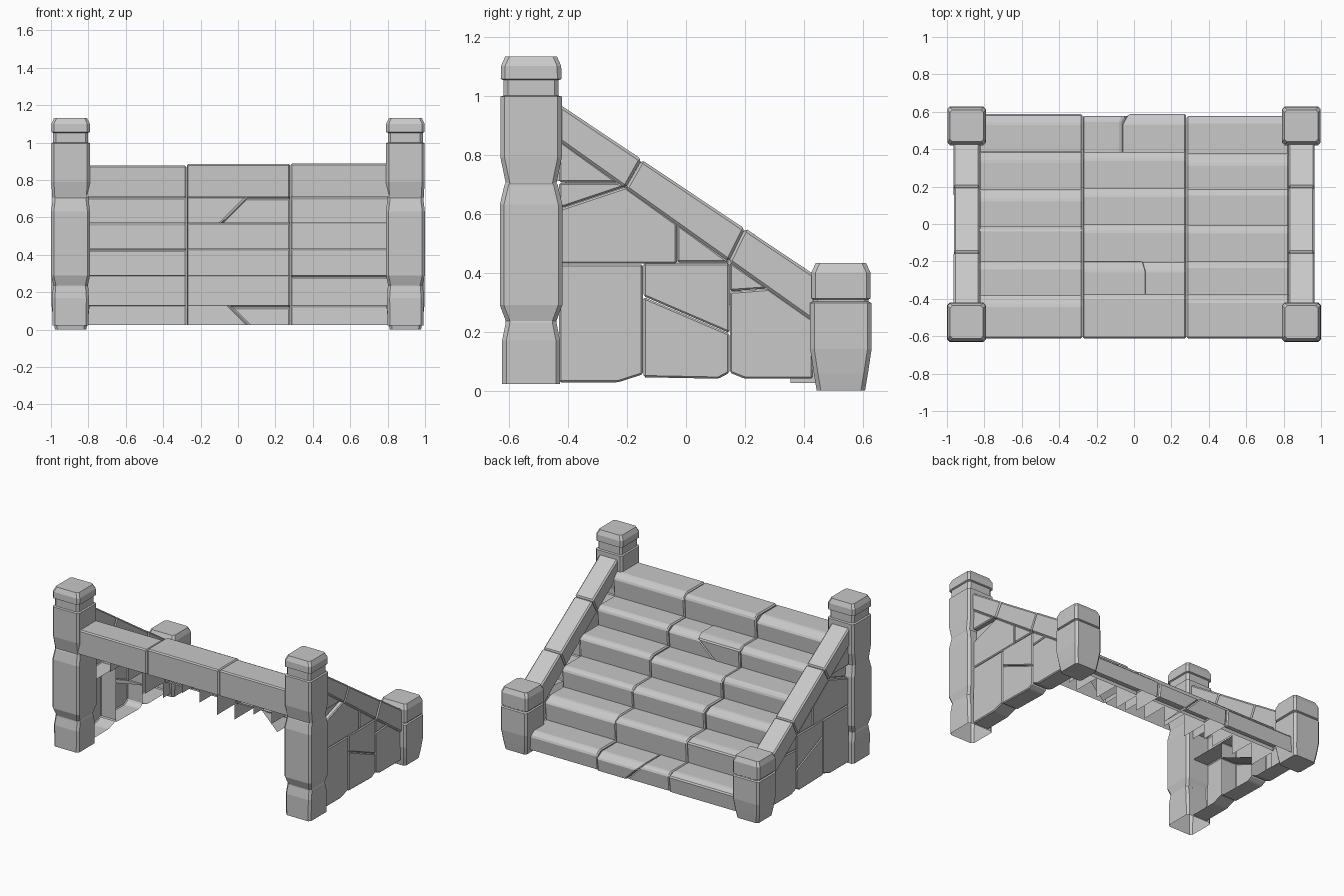
import bpy, bmesh, random
from mathutils import Vector

cube = bpy.data.objects.get("Cube")
if cube:
    bpy.data.objects.remove(cube, do_unlink=True)
rng = random.Random(4)

stone = bpy.data.materials.new("grey stone")
stone.use_nodes = True
GREY = (0.58, 0.58, 0.58, 1)
stone.diffuse_color = GREY
stone.node_tree.nodes["Principled BSDF"].inputs["Base Color"].default_value = GREY


def finish(name, bm):
    mesh = bpy.data.meshes.new(name)
    bm.to_mesh(mesh)
    bm.free()
    mesh.materials.append(stone)
    obj = bpy.data.objects.new(name, mesh)
    bpy.context.collection.objects.link(obj)


def block(name, profile, left, right, bevel, open_dirs=()):
    """Extrude a (y, z) profile between two ends (functions of z), open the
    faces that look along open_dirs and bevel the remaining edges."""
    bm = bmesh.new()
    a = [bm.verts.new((left(z), y, z)) for y, z in profile]
    b = [bm.verts.new((right(z), y, z)) for y, z in profile]
    bm.faces.new(a)
    bm.faces.new(b)
    n = len(profile)
    for i in range(n):
        j = (i + 1) % n
        bm.faces.new((a[i], a[j], b[j], b[i]))
    bmesh.ops.recalc_face_normals(bm, faces=bm.faces)
    hidden = [f for f in bm.faces
              if any(f.normal.dot(Vector(d)) > 0.95 for d in open_dirs)]
    bmesh.ops.delete(bm, geom=hidden, context='FACES')
    bmesh.ops.bevel(bm, geom=[e for e in bm.edges if not e.is_boundary],
                    offset=bevel, segments=1, affect='EDGES', clamp_overlap=True)
    finish(name, bm)


def post(name, cx, cy, rings, open_bottom):
    """Loft chamfered rings given as (height, half width x, half width y)."""
    bm = bmesh.new()
    loops = []
    for z, hx, hy in rings:
        c = 0.014
        corners = [(hx, c - hy), (hx, hy - c), (hx - c, hy), (c - hx, hy),
                   (-hx, hy - c), (-hx, c - hy), (c - hx, -hy), (hx - c, -hy)]
        loops.append([bm.verts.new((cx + x, cy + y, z)) for x, y in corners])
    for low, high in zip(loops, loops[1:]):
        for i in range(8):
            j = (i + 1) % 8
            bm.faces.new((low[i], low[j], high[j], high[i]))
    bm.faces.new(loops[-1])
    if not open_bottom:
        bm.faces.new(loops[0])
    bmesh.ops.recalc_face_normals(bm, faces=bm.faces)
    finish(name, bm)


# Posts: worn stacked stones with a neck and a chamfered cap
LOW = [(0, .084, .082), (.06, .094, .092), (.14, .103, .104), (.297, .103, .104),
       (.302, .094, .094), (.308, .094, .094), (.312, .103, .1),
       (.4, .103, .1), (.433, .09, .085)]
TALL = [(.022, .096, .098), (.17, .098, .098), (.23, .094, .086),
        (.236, .092, .086), (.29, .104, .106), (.63, .104, .106),
        (.698, .096, .09), (.703, .098, .086), (.79, .103, .104),
        (.996, .103, .104), (1, .093, .093), (1.052, .093, .093),
        (1.056, .103, .103), (1.1, .103, .102), (1.132, .088, .088)]

# Side wall stones as (y, z) outlines
WALL = {
    "base": [(-.43, .028), (-.23, .028), (-.146, .055), (-.146, .428), (-.43, .428)],
    "upper": [(-.43, .43), (-.031, .43), (-.031, .565), (-.205, .69), (-.43, .615)],
    "sliver": [(-.43, .617), (-.205, .692), (-.23, .704), (-.43, .704)],
    "corner": [(-.43, .706), (-.23, .706), (-.43, .85)],
    "gable": [(-.029, .434), (.15, .434), (-.029, .565)],
    "middle": [(-.144, .32), (.147, .195), (.147, .432), (-.144, .432)],
    "lower": [(-.144, .045), (.11, .04), (.147, .06), (.147, .193), (-.144, .317)],
    "end": [(.149, .06), (.2, .04), (.43, .04), (.43, .24), (.28, .345), (.149, .335)],
    "wedge": [(.149, .337), (.28, .346), (.149, .436)],
}


def rail_top(y):
    return .685 - .67 * y


def rail_bottom(y):
    return .54 - .71 * y


RAIL_JOINTS = [-.44, -.15, .2, .44]

for side, label in ((1, "left"), (-1, "right")):
    post(label + "_low_post", side * .895, .525, LOW, False)
    post(label + "_tall_post", side * .895, -.525, TALL, True)

    def at(x):
        return lambda z: side * x

    for name, outline in WALL.items():
        depth = .935 if name == "sliver" else .957
        block(f"{label}_wall_{name}_stone", outline, at(.84), at(depth), .006,
              [(-side, 0, 0)])

    # Sloping rail in three stones with joints square to the slope
    for k, (y0, y1) in enumerate(zip(RAIL_JOINTS, RAIL_JOINTS[1:])):
        low0 = y0 - (.055 if k > 0 else 0)
        low1 = y1 - (.055 if k < 2 else 0)
        lift = rng.uniform(-.004, .004)
        outline = [(low0, rail_bottom(low0)), (low1, rail_bottom(low1)),
                   (y1, rail_top(y1) + lift), (y0, rail_top(y0) + lift)]
        block(f"{label}_rail_stone_{k + 1}", outline, at(.825),
              at(.967 + lift), .009)

# Steps: hollow tread stones, open behind and below
HEIGHTS = [.15, .31, .45, .59, .73, .882]
FRONTS = [.585, .385, .19, 0, -.195, -.38]
JOINTS = [(-.83, 0), (-.275, 0), (.28, 0), (.83, 0)]
CRACKS = {0: (-.07, -1), 4: (.07, 1)}      # slanted breaks: x and slope
GAP = .001


def joint(x, slope, top, shift):
    return lambda z: x + slope * (z - top) + shift


for i, (top, front) in enumerate(zip(HEIGHTS, FRONTS)):
    last = i == len(HEIGHTS) - 1
    back = -.612 if last else FRONTS[i + 1] - .03
    base = .025 if i == 0 else HEIGHTS[i - 1] - .02
    ends = sorted(JOINTS + ([CRACKS[i]] if i in CRACKS else []))
    for k, (a, b) in enumerate(zip(ends, ends[1:])):
        z = top + rng.uniform(-.005, .005)
        y = front + rng.uniform(-.01, .006)
        run, drop = rng.uniform(.02, .06), rng.uniform(.015, .035)
        outline = [(back, base), (back, z), (y - run, z), (y, z - drop),
                   (y - .01, base)]
        openings = [(0, 0, -1)] if last else [(0, 0, -1), (0, -1, 0)]
        block(f"step_{i + 1}_stone_{k + 1}", outline, joint(*a, top, GAP),
              joint(*b, top, -GAP), .008, openings)
